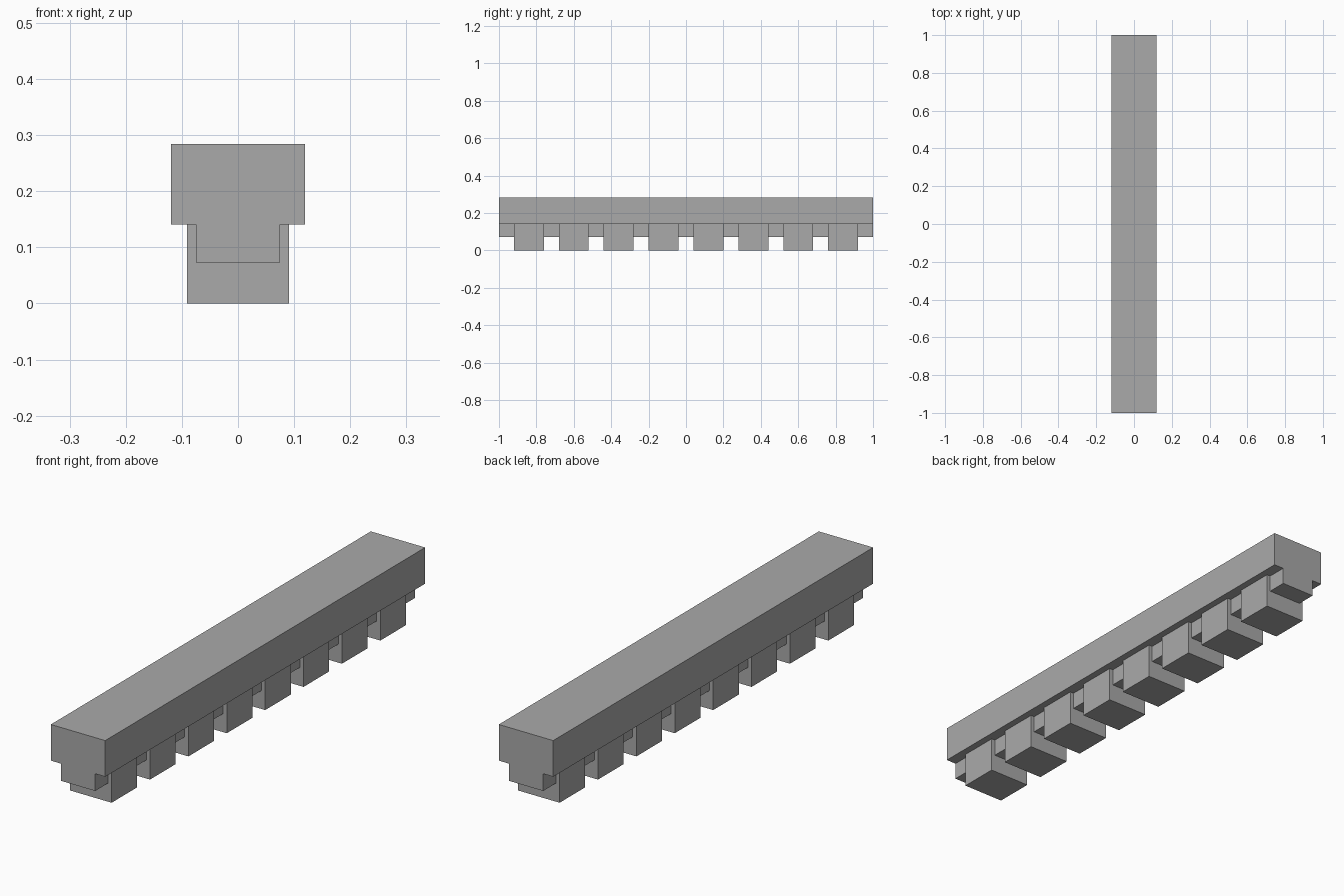
import bpy, bmesh
from mathutils import Matrix

cube = bpy.data.objects.get("Cube")
if cube:
    bpy.data.objects.remove(cube, do_unlink=True)

LENGTH, TOP, UNDERSIDE, RAIL_BOTTOM = 2.0, 0.284, 0.141, 0.073
BEAM_HALF, RAIL_HALF, BLOCK_HALF = 0.119, 0.075, 0.091
BLOCK_LENGTH, PITCH, COUNT = 0.16, 0.24, 8

grey = bpy.data.materials.new("plain grey")
grey.use_nodes = True
colour = (0.40, 0.40, 0.40, 1)
grey.diffuse_color = colour
grey.node_tree.nodes["Principled BSDF"].inputs["Base Color"].default_value = colour


def add_object(name, bm):
    bmesh.ops.recalc_face_normals(bm, faces=bm.faces)
    mesh = bpy.data.meshes.new(name)
    bm.to_mesh(mesh)
    bm.free()
    mesh.materials.append(grey)
    obj = bpy.data.objects.new(name, mesh)
    bpy.context.collection.objects.link(obj)
    return obj


# T-shaped beam: half profile mirrored, then extruded along its length
half = [(BEAM_HALF, TOP), (BEAM_HALF, UNDERSIDE),
        (RAIL_HALF, UNDERSIDE), (RAIL_HALF, RAIL_BOTTOM)]
profile = half + [(-x, z) for x, z in reversed(half)]
bm = bmesh.new()
end = bm.faces.new([bm.verts.new((x, -LENGTH / 2, z)) for x, z in profile])
extruded = bmesh.ops.extrude_face_region(bm, geom=[end], use_keep_orig=True)
moved = [v for v in extruded["geom"] if isinstance(v, bmesh.types.BMVert)]
bmesh.ops.translate(bm, vec=(0, LENGTH, 0), verts=moved)
add_object("beam", bm)

# Row of blocks straddling the rail
bm = bmesh.new()
size = Matrix.Diagonal((2 * BLOCK_HALF, BLOCK_LENGTH, UNDERSIDE, 1))
bmesh.ops.create_cube(bm, size=1, matrix=Matrix.Translation((0, 0, UNDERSIDE / 2)) @ size)
blocks = add_object("blocks", bm)
blocks.location.y = -PITCH * (COUNT - 1) / 2
row = blocks.modifiers.new("row", 'ARRAY')
row.count = COUNT
row.use_relative_offset = False
row.use_constant_offset = True
row.constant_offset_displace = (0, PITCH, 0)
